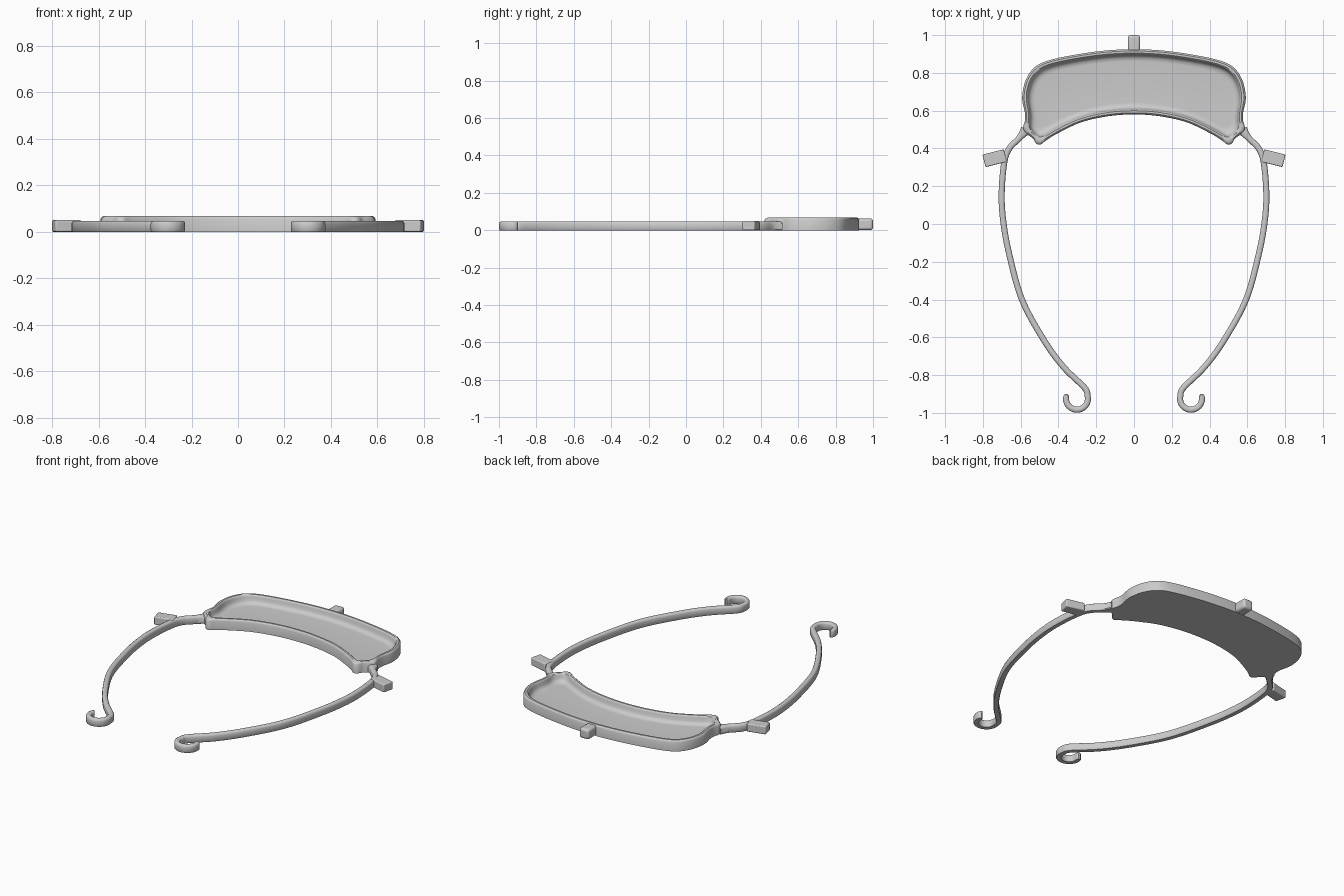
import bpy, bmesh, math
from mathutils import Vector, Matrix

cube = bpy.data.objects.get("Cube")
if cube:
    bpy.data.objects.remove(cube, do_unlink=True)

grey = bpy.data.materials.new("light grey plastic")
grey.use_nodes = True
grey.diffuse_color = (0.6, 0.6, 0.6, 1)
grey.node_tree.nodes["Principled BSDF"].inputs["Base Color"].default_value = (0.6, 0.6, 0.6, 1)


def spline(pts, closed=False, steps=12):
    """Smooth curve through the given points."""
    pts = [Vector(p) for p in pts]
    n = len(pts)
    pick = (lambda i: pts[i % n]) if closed else (lambda i: pts[max(0, min(n - 1, i))])
    out = []
    for i in range(n if closed else n - 1):
        a, b, c, d = (pick(i + k) for k in (-1, 0, 1, 2))
        for s in range(steps):
            t = s / steps
            out.append(0.5 * (2 * b + (c - a) * t + (2 * a - 5 * b + 4 * c - d) * t * t
                              + (3 * b - a - 3 * c + d) * t ** 3))
    return out if closed else out + [pts[-1]]


def resample(pts, count, closed=False):
    """Evenly spaced points along a polyline."""
    path = pts + [pts[0]] if closed else pts
    dist = [0.0]
    for a, b in zip(path, path[1:]):
        dist.append(dist[-1] + (b - a).length)
    out, j = [], 0
    for i in range(count):
        d = dist[-1] * i / (count if closed else count - 1)
        while j < len(path) - 2 and dist[j + 1] < d:
            j += 1
        span = max(dist[j + 1] - dist[j], 1e-9)
        out.append(path[j].lerp(path[j + 1], min(1, (d - dist[j]) / span)))
    return out


def inset(pts, amount):
    """Move a closed clockwise outline inward in small relaxed steps."""
    steps = max(1, math.ceil(amount / 0.004))
    n = len(pts)
    for _ in range(steps):
        moved = []
        for i, p in enumerate(pts):
            t = (pts[(i + 1) % n] - pts[i - 1]).normalized()
            moved.append(p + Vector((t.y, -t.x)) * amount / steps)
        for _ in range(2):
            moved = [p * 0.5 + (moved[i - 1] + moved[(i + 1) % n]) * 0.25
                     for i, p in enumerate(moved)]
        pts = resample(moved, n, True)
    return pts


def bridge(bm, a, b):
    n = len(a)
    for i in range(n):
        bm.faces.new((a[i], a[(i + 1) % n], b[(i + 1) % n], b[i]))


def finish(bm, name, mirror=False, bevel=0):
    bmesh.ops.recalc_face_normals(bm, faces=bm.faces)
    mesh = bpy.data.meshes.new(name)
    bm.to_mesh(mesh)
    bm.free()
    obj = bpy.data.objects.new(name, mesh)
    bpy.context.collection.objects.link(obj)
    mesh.materials.append(grey)
    bpy.ops.object.select_all(action='DESELECT')
    obj.select_set(True)
    bpy.context.view_layer.objects.active = obj
    bpy.ops.object.shade_smooth_by_angle(angle=math.radians(35))
    if bevel:
        mod = obj.modifiers.new("rounded edges", 'BEVEL')
        mod.width, mod.segments = bevel, 3
    if mirror:
        obj.modifiers.new("other side", 'MIRROR').use_mirror_merge = False
    return obj


# Tray: curved outline, rounded rim and a filleted hollow
half = [(0.13, 0.92), (0.27, 0.903), (0.43, 0.872), (0.52, 0.835), (0.572, 0.765),
        (0.592, 0.67), (0.578, 0.59), (0.577, 0.55), (0.587, 0.505), (0.562, 0.473),
        (0.535, 0.453), (0.52, 0.428), (0.495, 0.42), (0.465, 0.443), (0.4, 0.482),
        (0.28, 0.538), (0.14, 0.57)]
outline = [(0, 0.925)] + half + [(0, 0.58)] + [(-x, y) for x, y in reversed(half)]
ring = resample(spline(outline, True), 320, True)
rim_profile = [(0, 0), (0, 0.055), (0.003, 0.062), (0.009, 0.067), (0.02, 0.067),
               (0.025, 0.063), (0.028, 0.054), (0.031, 0.036), (0.037, 0.026),
               (0.046, 0.019), (0.058, 0.016), (0.064, 0.0155)]
bm = bmesh.new()
loops, depth = [], 0
for d, z in rim_profile:
    if d > depth:
        ring = inset(ring, d - depth)
        depth = d
    loops.append([bm.verts.new((p.x, p.y, z)) for p in ring])
for a, b in zip(loops, loops[1:]):
    bridge(bm, a, b)
caps = [bm.faces.new(loops[0]), bm.faces.new(loops[-1])]
bmesh.ops.triangulate(bm, faces=caps)
finish(bm, "tray")

# Side arms: bowed strip that ends in a curled hook
path = [(0.573, 0.497), (0.61, 0.452), (0.66, 0.4), (0.686, 0.33), (0.7, 0.18),
        (0.695, 0.04), (0.665, -0.14), (0.595, -0.395), (0.48, -0.61),
        (0.375, -0.755), (0.262, -0.867)]
for deg in range(165, 400, 20):
    a = math.radians(deg)
    path.append((0.302 + 0.058 * math.cos(a), -0.925 + 0.058 * math.sin(a)))
line = resample(spline(path), 260)
step = (line[1] - line[0]).length
section = [(-0.8, 0), (-1, 0.005), (-1, 0.036), (-0.8, 0.043), (-0.4, 0.047),
           (0.4, 0.047), (0.8, 0.043), (1, 0.036), (1, 0.005), (0.8, 0)]
bm = bmesh.new()
loops = []
for i, p in enumerate(line):
    t = (line[min(i + 1, 259)] - line[max(i - 1, 0)]).normalized()
    side = Vector((t.y, -t.x))
    width = 0.016 + 0.014 * max(0, 1 - i * step / 0.07) ** 2
    to_end = (259 - i) * step
    if to_end < width:
        width *= math.sqrt(max(0.1, 1 - (1 - to_end / width) ** 2))
    loops.append([bm.verts.new((*(p + side * width * s), z)) for s, z in section])
for a, b in zip(loops, loops[1:]):
    bridge(bm, a, b)
bm.faces.new(loops[0])
bm.faces.new(loops[-1])
finish(bm, "side_arm", mirror=True)


def lug(name, centre, size, turn=0, mirror=False, bevel=0.01):
    bm = bmesh.new()
    place = (Matrix.Translation(centre) @ Matrix.Rotation(math.radians(turn), 4, 'Z')
             @ Matrix.Diagonal((*size, 1)))
    bmesh.ops.create_cube(bm, size=1, matrix=place)
    finish(bm, name, mirror, bevel)


# Small lugs on the arms and on the back of the tray
lug("side_lug", (0.738, 0.348, 0.025), (0.116, 0.068, 0.05), -14, True, 0.006)
lug("back_lug", (0, 0.955, 0.032), (0.066, 0.09, 0.062), 0, False, 0.014)
